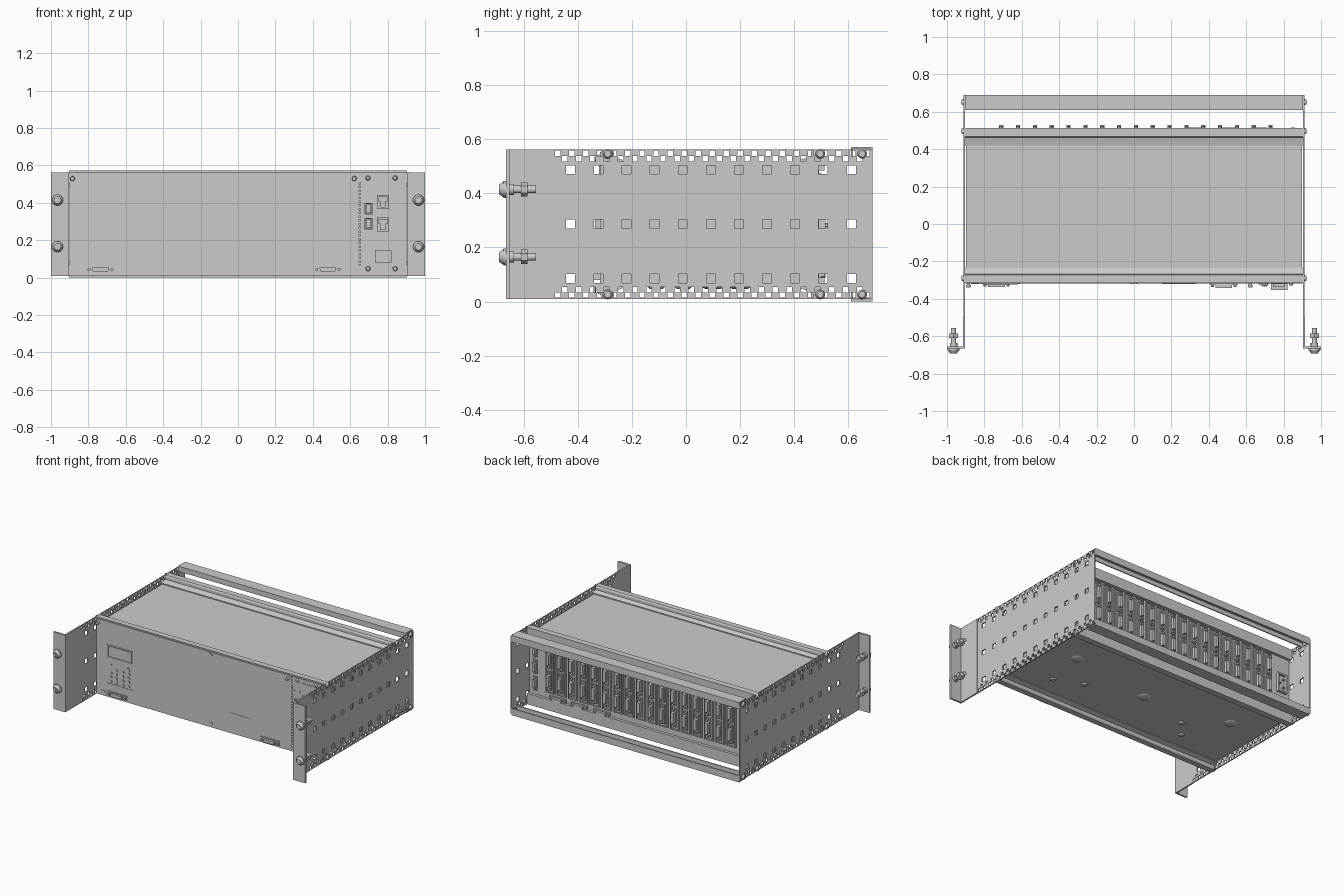
import bpy, bmesh, math
from mathutils import Matrix, Vector

if "Cube" in bpy.data.objects:
    bpy.data.objects.remove(bpy.data.objects["Cube"])

H = 0.573            # overall height; top parts are mirrored to the bottom about H/2
ROT = {'x': Matrix.Rotation(math.pi / 2, 4, 'Y'), 'y': Matrix.Rotation(math.pi / 2, 4, 'X'), 'z': Matrix()}


def box(bm, x0, x1, y0, y1, z0, z1):
    m = Matrix.Translation(((x0 + x1) / 2, (y0 + y1) / 2, (z0 + z1) / 2))
    bmesh.ops.create_cube(bm, size=1, matrix=m @ Matrix.Diagonal((x1 - x0, y1 - y0, z1 - z0, 1)))


def cyl(bm, c, r, d, axis='y', seg=16, r2=None):
    # with axis 'y', r2 is the radius at the -y end; with axis 'x', at the +x end
    bmesh.ops.create_cone(bm, cap_ends=True, segments=seg, radius1=r, radius2=r if r2 is None else r2,
                          depth=d, matrix=Matrix.Translation(c) @ ROT[axis])


def frame(bm, x0, x1, z0, z1, t, y0, y1):
    box(bm, x0, x1, y0, y1, z0, z0 + t)
    box(bm, x0, x1, y0, y1, z1 - t, z1)
    box(bm, x0, x0 + t, y0, y1, z0 + t, z1 - t)
    box(bm, x1 - t, x1, y0, y1, z0 + t, z1 - t)


def prism(bm, pts, vec):
    f = bm.faces.new([bm.verts.new(p) for p in pts])
    r = bmesh.ops.extrude_face_region(bm, geom=[f], use_keep_orig=True)
    bmesh.ops.translate(bm, vec=vec, verts=[v for v in r['geom'] if isinstance(v, bmesh.types.BMVert)])


def dsub(bm, x, z, length, y, out, upright=False):
    """Flange, tapered shell and two jack screws; out is the signed protrusion in y."""
    h, w = length / 2, 0.016
    a, b = h * 0.62, h * 0.54
    turn = (lambda u, v: (z and x + v, z + u)) if upright else (lambda u, v: (x + u, z + v))
    for pts, d in (([(-h, -w), (h, -w), (h, w), (-h, w)], out * 0.3),
                   ([(-b, -w * .7), (b, -w * .7), (a, w * .7), (-a, w * .7)], out)):
        q = [turn(u, v) for u, v in pts]
        prism(bm, [(p[0], y, p[1]) for p in q], (0, d, 0))
    for s in (-1, 1):
        px, pz = turn(s * h * 0.82, 0)
        cyl(bm, (px, y + out * 0.4, pz), 0.009, abs(out) * 0.8, seg=6)


def finish(bm, name, smooth=False, mirror=False, thick=0):
    bmesh.ops.recalc_face_normals(bm, faces=bm.faces)
    me = bpy.data.meshes.new(name)
    bm.to_mesh(me)
    bm.free()
    ob = bpy.data.objects.new(name, me)
    bpy.context.collection.objects.link(ob)
    if thick:
        m = ob.modifiers.new("thickness", 'SOLIDIFY')
        m.thickness, m.offset = thick, 0
    if mirror:
        ob.modifiers.new("mirror", 'MIRROR').use_mirror_merge = False
    if smooth:
        bpy.ops.object.select_all(action='DESELECT')
        bpy.context.view_layer.objects.active = ob
        ob.select_set(True)
        bpy.ops.object.shade_smooth_by_angle(angle=math.radians(35))
    return ob


# Perforated side plates: a grid of cells with the hole cells left out
holes = [(-0.428 + 0.104 * i, z, 0.0165) for i in range(11) for z in (0.085, 0.2865, 0.488)]
for i in range(23):
    y = -0.475 + 0.052 * i
    for top, dy in ((0.549, 0), (0.529, 0.026)):
        if y + dy < 0.68:
            holes += [(y + dy, top, 0.010), (y + dy, H - top, 0.010)]
rects = [(round(y - r, 4), round(y + r, 4), round(z - r, 4), round(z + r, 4)) for y, z, r in holes]
ys = sorted({-0.66, 0.69} | {v for r in rects for v in r[:2]})
zs = sorted({0.01, 0.563} | {v for r in rects for v in r[2:]})
bm = bmesh.new()
grid = [[bm.verts.new((0.908, y, z)) for z in zs] for y in ys]
for i in range(len(ys) - 1):
    for j in range(len(zs) - 1):
        cy, cz = (ys[i] + ys[i + 1]) / 2, (zs[j] + zs[j + 1]) / 2
        if not any(a < cy < b and c < cz < d for a, b, c, d in rects):
            bm.faces.new((grid[i][j], grid[i + 1][j], grid[i + 1][j + 1], grid[i][j + 1]))
bmesh.ops.delete(bm, geom=[v for v in bm.verts if not v.link_faces], context='VERTS')
finish(bm, "perforated_side_plate", mirror=True, thick=0.008)

# L-shaped mounting ears
bm = bmesh.new()
prism(bm, [(0.904, -0.492, 0.01), (0.915, -0.492, 0.01), (0.915, -0.654, 0.01), (1.0, -0.654, 0.01),
           (1.0, -0.666, 0.01), (0.904, -0.666, 0.01)], (0, 0, 0.553))
finish(bm, "mounting_ear", mirror=True)

# Ear bolts with washer, nut and cross drive
bm = bmesh.new()
for z in (0.165, 0.415):
    cyl(bm, (0.965, -0.671, z), 0.031, 0.010, seg=24)
    cyl(bm, (0.965, -0.684, z), 0.029, 0.016, seg=24, r2=0.018)
    cyl(bm, (0.965, -0.61, z), 0.014, 0.11, seg=20)
    cyl(bm, (0.965, -0.598, z), 0.027, 0.024, seg=6)
    cyl(bm, (0.965, -0.645, z), 0.020, 0.018, seg=20)
    box(bm, 0.949, 0.981, -0.693, -0.685, z - 0.003, z + 0.003)
    box(bm, 0.962, 0.968, -0.693, -0.685, z - 0.016, z + 0.016)
finish(bm, "ear_bolts", smooth=True, mirror=True)

# Side screws
bm = bmesh.new()
for y in (-0.29, 0.497, 0.652):
    for z in (0.547, H - 0.547):
        cyl(bm, (0.917, y, z), 0.018, 0.012, 'x', 20, 0.012)
        box(bm, 0.918, 0.9245, y - 0.002, y + 0.002, z - 0.013, z + 0.013)
finish(bm, "side_screws", smooth=True, mirror=True)

# Rear cross bars (U channels), front and back rails, each at top and bottom
bar = [(0.61, 0.573), (0.69, 0.573), (0.69, 0.525), (0.682, 0.525), (0.682, 0.565), (0.618, 0.565),
       (0.618, 0.535), (0.61, 0.535)]
front = [(-0.312, 0.505), (-0.312, 0.562), (-0.272, 0.562), (-0.266, 0.553), (-0.266, 0.535),
         (-0.235, 0.524), (-0.235, 0.505)]
back = [(0.512, 0.485), (0.512, 0.562), (0.468, 0.562), (0.462, 0.553), (0.462, 0.535),
        (0.42, 0.524), (0.42, 0.485)]
for name, prof in (("rear_cross_bar", bar), ("front_rail", front), ("back_rail", back)):
    for side in ("top", "bottom"):
        bm = bmesh.new()
        prism(bm, [(-0.904, y, z if side == "top" else H - z) for y, z in prof], (1.808, 0, 0))
        finish(bm, f"{name}_{side}")

# Enclosure body, recessed between the rails
bm = bmesh.new()
box(bm, -0.897, 0.897, -0.30, 0.485, 0.056, 0.517)
finish(bm, "enclosure_body")

# Underside bosses and feet marks
bm = bmesh.new()
for x, y, r in ((0.65, 0.2, .05), (0, 0.1, .05), (-0.65, 0.2, .05), (0.4, -.02, .025),
                (0.6, -.1, .025), (-0.4, 0, .025), (-0.5, -.12, .025)):
    cyl(bm, (x, y, 0.053), r * 0.6, 0.012, 'z', 24, r)
finish(bm, "underside_bosses", smooth=True)

# Front panels
bm = bmesh.new()
box(bm, -0.902, 0.647, -0.318, -0.298, 0.024, 0.553)
finish(bm, "main_front_panel")
bm = bmesh.new()
box(bm, 0.656, 0.902, -0.318, -0.298, 0.024, 0.553)
finish(bm, "module_front_panel")
bm = bmesh.new()
for i in range(26):
    box(bm, 0.648, 0.655, -0.317, -0.30, 0.03 + i * 0.02, 0.042 + i * 0.02)
finish(bm, "panel_gasket")

# Keypad with display
Y = -0.318
bm = bmesh.new()
frame(bm, -0.82, -0.61, 0.11, 0.39, 0.004, Y - 0.003, Y)
frame(bm, -0.81, -0.62, 0.30, 0.383, 0.006, Y - 0.005, Y)
for x in (-0.785, -0.742, -0.69, -0.645):
    for z in (0.13, 0.16, 0.19, 0.22):
        if (x, z) != (-0.785, 0.22):
            cyl(bm, (x, Y - 0.003, z), 0.010, 0.006, seg=12)
cyl(bm, (-0.785, Y - 0.003, 0.25), 0.007, 0.006, seg=12)
cyl(bm, (-0.648, Y - 0.003, 0.25), 0.014, 0.006, seg=16)
finish(bm, "keypad_and_display", smooth=True)

# Label plate
bm = bmesh.new()
box(bm, 0.15, 0.33, Y - 0.002, Y, 0.08, 0.16)
finish(bm, "label_plate")

# Front connectors, slot latches and thumb screws
bm = bmesh.new()
dsub(bm, -0.735, 0.043, 0.15, Y, -0.02)
dsub(bm, 0.48, 0.043, 0.145, Y, -0.024)
finish(bm, "front_connectors")
bm = bmesh.new()
for x, z in ((-0.85, 0.042), (0, 0.042), (0, 0.535)):
    box(bm, x - 0.012, x + 0.012, Y - 0.003, Y, z - 0.010, z + 0.010)
    for s in (-1, 1):
        cyl(bm, (x + s * 0.010, Y - 0.0015, z), 0.010, 0.003, seg=16)
for x in (-0.885, 0.622):
    cyl(bm, (x, Y - 0.005, 0.53), 0.009, 0.01)
    cyl(bm, (x, Y - 0.015, 0.53), 0.013, 0.012, r2=0.010)
for x in (0.695, 0.84):
    for z in (0.048, 0.533):
        cyl(bm, (x, Y - 0.005, z), 0.013, 0.010, r2=0.009)
for x in (0.67, 0.715):
    cyl(bm, (x, Y - 0.003, 0.455), 0.005, 0.006, seg=10)
finish(bm, "front_fasteners", smooth=True)

# Module sockets and switches
bm = bmesh.new()
for z in (0.405, 0.285):
    frame(bm, 0.742, 0.808, z - 0.037, z + 0.037, 0.010, Y - 0.018, Y)
    box(bm, 0.752, 0.762, Y - 0.017, Y, z - 0.027, z + 0.005)
    box(bm, 0.788, 0.798, Y - 0.017, Y, z - 0.027, z + 0.005)
for z in (0.368, 0.288):
    frame(bm, 0.677, 0.72, z - 0.031, z + 0.031, 0.006, Y - 0.010, Y)
    box(bm, 0.686, 0.711, Y - 0.016, Y, z - 0.022, z + 0.022)
box(bm, 0.732, 0.82, Y - 0.004, Y, 0.46, 0.525)
box(bm, 0.732, 0.82, Y - 0.035, Y, 0.08, 0.145)
finish(bm, "module_sockets")

# Rear panel and plug-in cards
bm = bmesh.new()
box(bm, -0.897, 0.897, 0.484, 0.492, 0.05, 0.52)
finish(bm, "rear_panel")
R = 0.492
for i in range(17):
    x = -0.71 + i * 0.09
    bm = bmesh.new()
    frame(bm, x - 0.037, x + 0.037, 0.13, 0.475, 0.006, R, R + 0.008)
    box(bm, x - 0.026, x + 0.026, R, R + 0.008, 0.14, 0.465)
    for z in (0.225, 0.38):
        dsub(bm, x, z, 0.14, R + 0.008, 0.03, upright=True)
    finish(bm, f"plug_in_card_{i + 1:02d}")

# Rear lower and end connectors
bm = bmesh.new()
for x in (0.67, 0.5, 0.32):
    dsub(bm, x, 0.098, 0.13, R, 0.025)
for z in (0.17, 0.29, 0.41):
    dsub(bm, 0.85, z, 0.10, R, 0.025, upright=True)
finish(bm, "rear_connectors")

# Power inlet
bm = bmesh.new()
frame(bm, -0.868, -0.792, 0.22, 0.36, 0.012, R, R + 0.018)
for dx, z in ((-0.014, 0.26), (0.014, 0.29), (-0.014, 0.32)):
    box(bm, -0.83 + dx - 0.008, -0.83 + dx + 0.008, R, R + 0.014, z - 0.003, z + 0.003)
finish(bm, "power_inlet")
